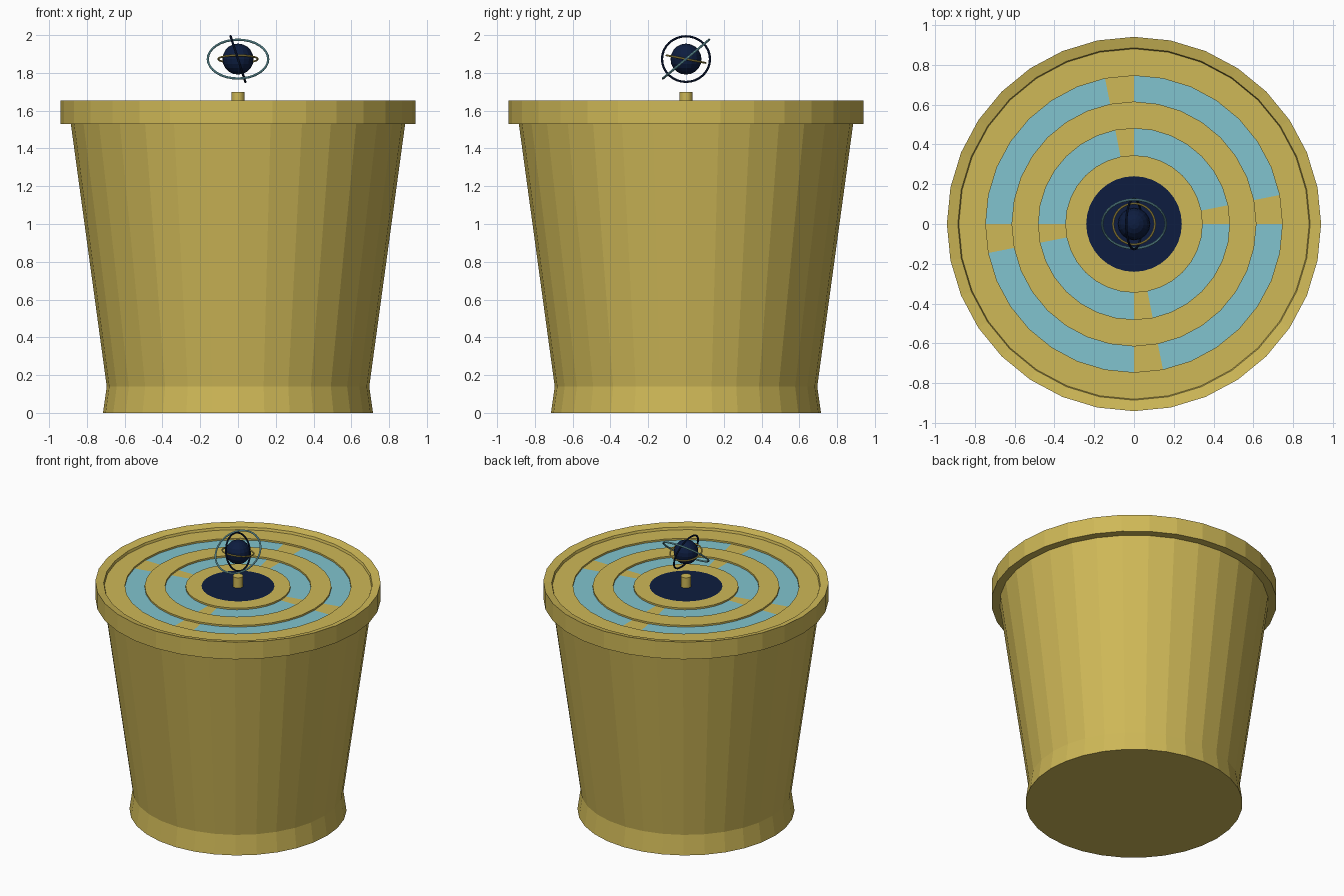
import bpy, bmesh, math
from mathutils import Matrix

if "Cube" in bpy.data.objects:
    bpy.data.objects.remove(bpy.data.objects["Cube"])


def material(name, rgb):
    m = bpy.data.materials.new(name)
    m.diffuse_color = (*rgb, 1)
    m.use_nodes = True
    m.node_tree.nodes["Principled BSDF"].inputs["Base Color"].default_value = m.diffuse_color
    return m


GOLD = material("gold", (0.62, 0.48, 0.095))
TEAL = material("teal", (0.22, 0.55, 0.62))
NAVY = material("navy", (0.004, 0.012, 0.05))
SIDES = 32


def finish(name, bm, mats):
    bmesh.ops.recalc_face_normals(bm, faces=bm.faces[:])
    me = bpy.data.meshes.new(name)
    bm.to_mesh(me)
    bm.free()
    for m in mats:
        me.materials.append(m)
    ob = bpy.data.objects.new(name, me)
    bpy.context.collection.objects.link(ob)
    return ob


def lathe(name, profile, mats, pick):
    """Revolve (r, z) points, cap both ends; pick(band, side) gives the material index."""
    bm = bmesh.new()
    rings = []
    for r, z in profile:
        rings.append([bm.verts.new((r * math.cos(2 * math.pi * k / SIDES),
                                    r * math.sin(2 * math.pi * k / SIDES), z))
                      for k in range(SIDES)])
    for i in range(len(rings) - 1):
        a, b = rings[i], rings[i + 1]
        for k in range(SIDES):
            j = (k + 1) % SIDES
            bm.faces.new((a[k], a[j], b[j], b[k])).material_index = pick(i, k)
    bm.faces.new(rings[0][::-1]).material_index = pick(-1, 0)
    bm.faces.new(rings[-1]).material_index = pick(len(rings) - 1, 0)
    return finish(name, bm, mats)


def hoop(name, radius, axis, degrees, mat, thick=0.006):
    """Thin ring around the globe, tilted about one axis."""
    bpy.ops.mesh.primitive_torus_add(major_radius=radius, minor_radius=thick,
                                     major_segments=32, minor_segments=8)
    ob = bpy.context.object
    ob.name = name
    ob.data.transform(Matrix.Translation((0, 0, GLOBE_Z))
                      @ Matrix.Rotation(math.radians(degrees), 4, axis))
    ob.data.materials.append(mat)


# Pedestal: foot, tapered drum, overhanging rim, dished top with two grooves
TOP, LOW = 1.625, 1.613
profile = [(0.715, 0), (0.695, 0.14), (0.885, 1.53), (0.94, 1.53), (0.94, 1.655),
           (0.885, 1.642), (0.88, TOP),
           (0.745, TOP), (0.745, LOW), (0.615, LOW), (0.615, TOP),
           (0.48, TOP), (0.48, LOW), (0.345, LOW), (0.345, TOP), (0.24, TOP)]


def pedestal_colour(band, side):
    if band in (8, 12):                  # groove floors: teal with a gold gap per quarter
        return 0 if side % 8 == 0 else 1
    return 2 if band == len(profile) - 1 else 0   # navy centre disc


lathe("pedestal", profile, [GOLD, TEAL, NAVY], pedestal_colour)

# Small central post
lathe("centre_post", [(0.034, 1.62), (0.034, 1.70)], [GOLD], lambda b, s: 0)

# Floating globe
GLOBE_Z = 1.873
bm = bmesh.new()
bmesh.ops.create_uvsphere(bm, u_segments=16, v_segments=10, radius=0.082,
                          matrix=Matrix.Translation((0, 0, GLOBE_Z)))
finish("globe", bm, [NAVY])

# Orbit hoops
hoop("teal_hoop", 0.16, 'X', 40, TEAL)
hoop("navy_hoop", 0.127, 'Y', 72, NAVY)
hoop("gold_hoop", 0.105, 'X', -11, GOLD, 0.005)
